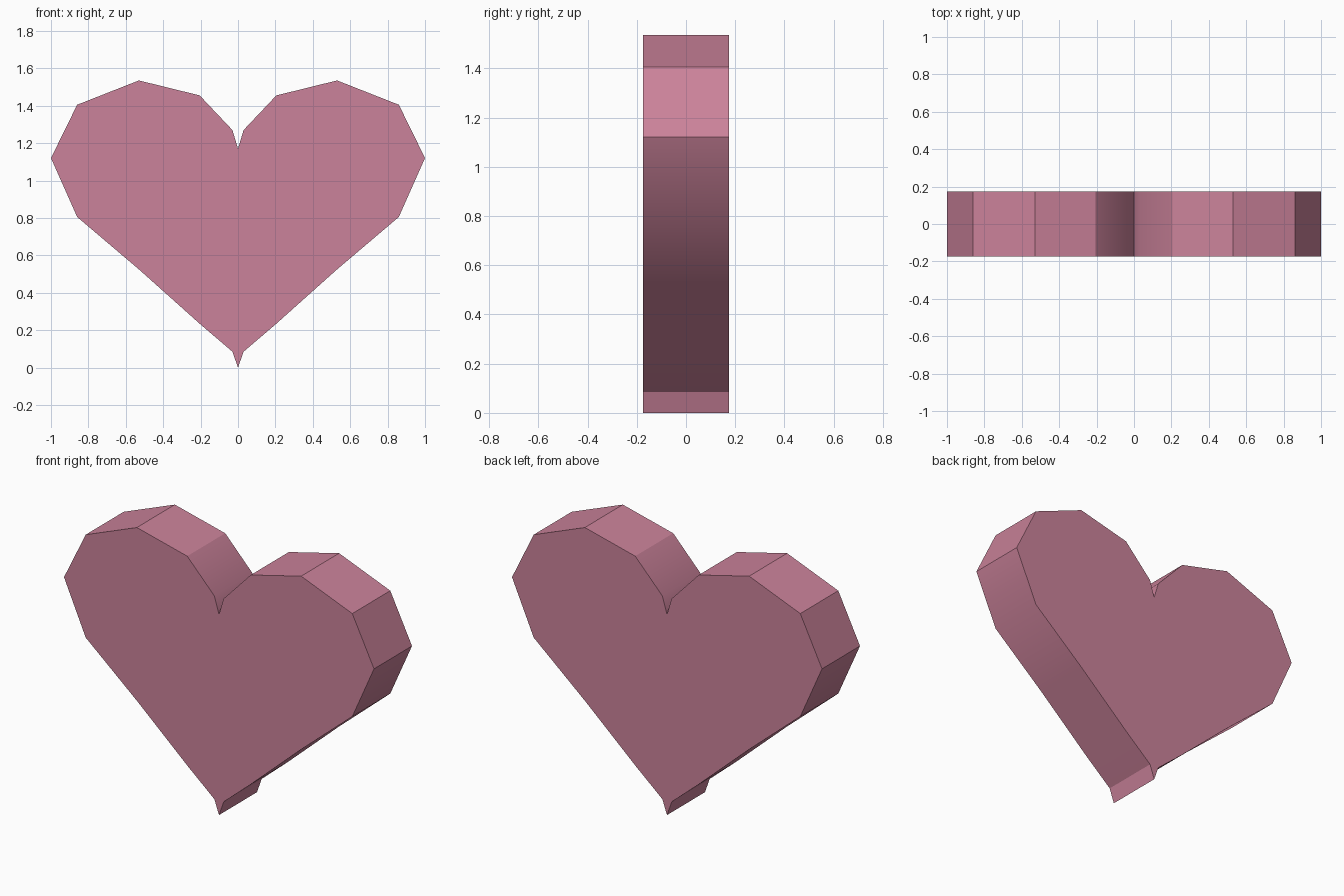
import bpy
import bmesh
import math

cube = bpy.data.objects.get("Cube")
if cube:
    bpy.data.objects.remove(cube, do_unlink=True)

# Single dusty pink colour
pink = bpy.data.materials.new("dusty_pink")
pink.use_nodes = True
colour = (0.60, 0.225, 0.325, 1.0)
pink.diffuse_color = colour
pink.node_tree.nodes["Principled BSDF"].inputs["Base Color"].default_value = colour

# Left half of the outline (x, z), from the bottom tip up to the notch
half = [(0, 0), (0.03, 0.085), (0.20, 0.23), (0.53, 0.525), (0.86, 0.805),
        (1.0, 1.12), (0.86, 1.405), (0.53, 1.535), (0.205, 1.455),
        (0.03, 1.27), (0, 1.17)]
outline = half + [(-x, z) for x, z in reversed(half[1:-1])]
depth = 0.35

# Heart slab: outline face extruded from front to back
bm = bmesh.new()
front = bm.faces.new([bm.verts.new((x, -depth / 2, z)) for x, z in outline])
extruded = bmesh.ops.extrude_face_region(bm, geom=[front], use_keep_orig=True)
back_verts = [g for g in extruded["geom"] if isinstance(g, bmesh.types.BMVert)]
bmesh.ops.translate(bm, verts=back_verts, vec=(0, depth, 0))
bmesh.ops.recalc_face_normals(bm, faces=bm.faces)

mesh = bpy.data.meshes.new("heart")
bm.to_mesh(mesh)
bm.free()
mesh.materials.append(pink)
heart = bpy.data.objects.new("heart", mesh)
bpy.context.collection.objects.link(heart)

# Smooth the shallow corners, keep the others crisp
bpy.ops.object.select_all(action="DESELECT")
heart.select_set(True)
bpy.context.view_layer.objects.active = heart
bpy.ops.object.shade_smooth_by_angle(angle=math.radians(30))
